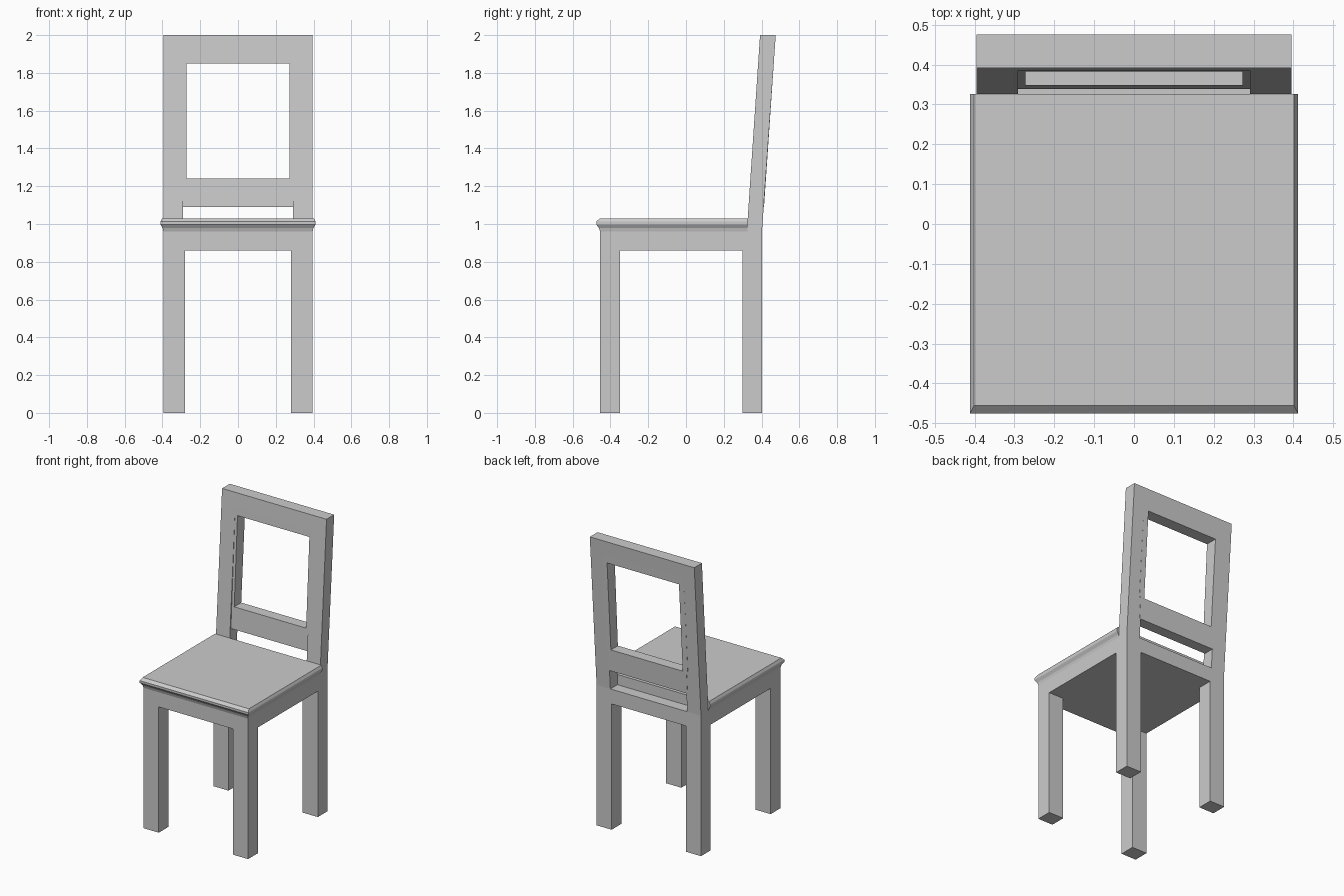
import bpy, bmesh

if "Cube" in bpy.data.objects:
    bpy.data.objects.remove(bpy.data.objects["Cube"])


def finish(name, bm):
    bmesh.ops.recalc_face_normals(bm, faces=bm.faces)
    me = bpy.data.meshes.new(name)
    bm.to_mesh(me)
    bm.free()
    ob = bpy.data.objects.new(name, me)
    bpy.context.collection.objects.link(ob)
    return ob


def loft(name, rings):
    """Join matching point rings with quads and cap both ends."""
    bm = bmesh.new()
    loops = [[bm.verts.new(p) for p in r] for r in rings]
    n = len(loops[0])
    for a, b in zip(loops, loops[1:]):
        for i in range(n):
            j = (i + 1) % n
            bm.faces.new((a[i], a[j], b[j], b[i]))
    bm.faces.new(loops[0])
    bm.faces.new(loops[-1])
    return finish(name, bm)


def prism(name, x0, x1, profile):
    """Extrude a (y, z) side profile from x0 to x1."""
    return loft(name, [[(x, y, z) for y, z in profile] for x in (x0, x1)])


def box(name, x0, x1, y0, y1, z0, z1):
    return prism(name, x0, x1, [(y0, z0), (y1, z0), (y1, z1), (y0, z1)])


def slanted(name, x0, x1, z0, z1, front, back):
    """Block between two heights following sloping front and back lines."""
    return prism(name, x0, x1, [(front(z0), z0), (back(z0), z0),
                                (back(z1), z1), (front(z1), z1)])


def line(za, ya, zb, yb):
    return lambda z: ya + (yb - ya) * (z - za) / (zb - za)


W = 0.395          # half width of the frame
LEG = 0.281        # inner side of the legs
POST = 0.291       # inner side of the back posts
Z_BODY = 0.96      # top of the apron, where the back starts to lean

post_front, post_back = line(Z_BODY, 0.322, 2, 0.392), line(Z_BODY, 0.402, 2, 0.475)
panel_front, panel_back = line(1.09, 0.339, 1.93, 0.3873), line(1.09, 0.413, 1.93, 0.470)

# legs and leaning back posts, both sides
for side, s in (("left", -1), ("right", 1)):
    a, b = sorted((s * LEG, s * W))
    box("front_leg_" + side, a, b, -0.455, -0.35, 0, 0.86)
    box("back_leg_" + side, a, b, 0.298, 0.402, 0, Z_BODY)
    a, b = sorted((s * POST, s * W))
    slanted("back_post_" + side, a, b, Z_BODY, 2, post_front, post_back)
    # thin stile of the inner back frame
    a, b = sorted((s * 0.272, s * 0.31))
    slanted("back_stile_" + side, a, b, 1.24, 1.85, panel_front, panel_back)

# apron block and the rail between the back legs
box("apron", -W, W, -0.455, 0.298, 0.86, Z_BODY)
box("rear_apron_rail", -LEG, LEG, 0.298, 0.402, 0.86, Z_BODY)

# back rails
slanted("top_rail", -POST, POST, 1.90, 2, post_front, post_back)
slanted("upper_panel_rail", -0.30, 0.30, 1.85, 1.93, panel_front, panel_back)
slanted("lower_panel_rail", -0.30, 0.30, 1.09, 1.24, panel_front, panel_back)

# seat with moulded front and side edges: (half width, front y, z)
levels = [(0.395, -0.455, 0.96), (0.399, -0.461, 0.978), (0.411, -0.475, 0.998),
          (0.411, -0.475, 1.013), (0.402, -0.456, 1.03)]
loft("seat", [[(-x, y, z), (x, y, z), (x, 0.326, z), (-x, 0.326, z)]
              for x, y, z in levels])
